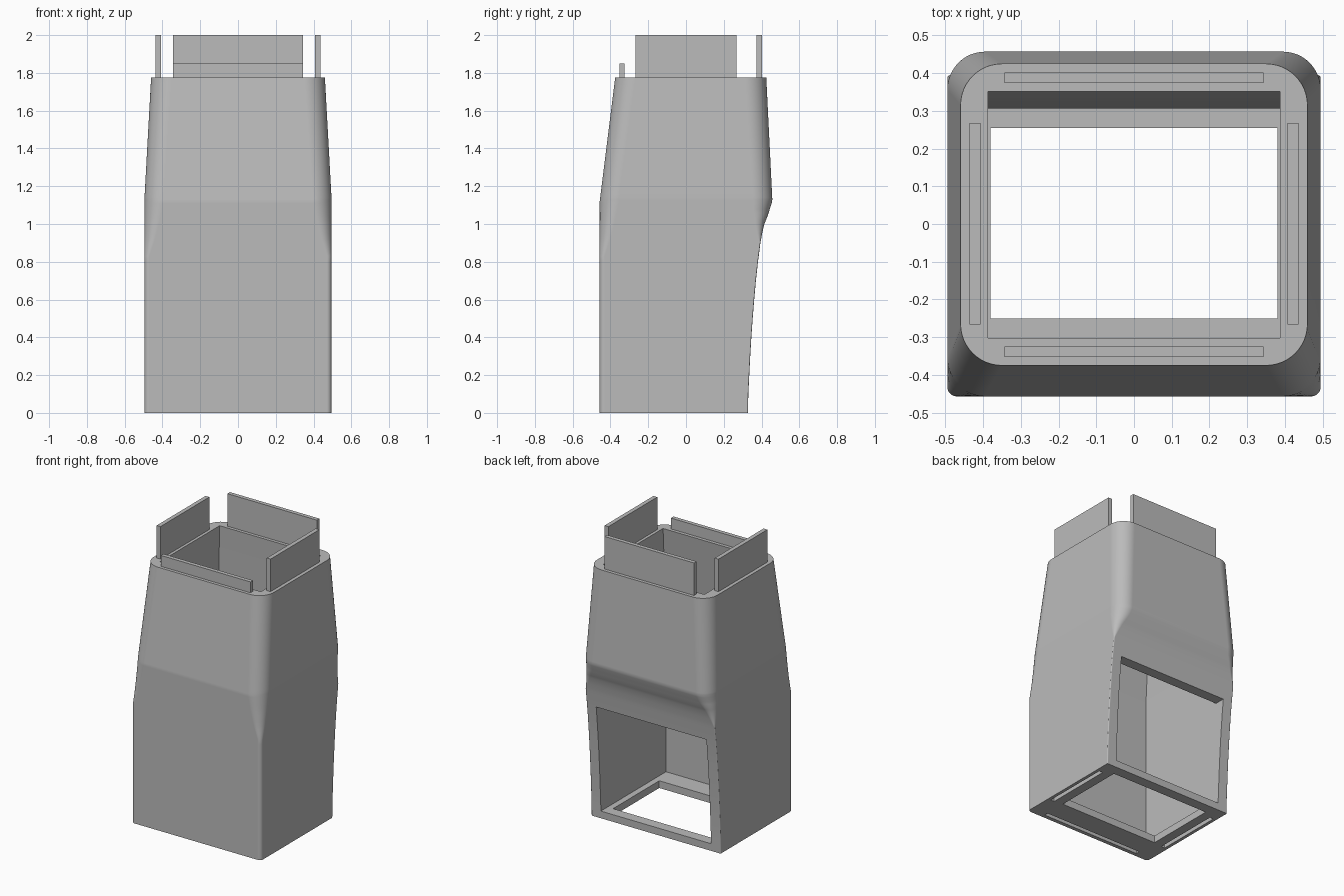
import bpy, bmesh, math

cube = bpy.data.objects.get("Cube")
if cube:
    bpy.data.objects.remove(cube, do_unlink=True)

grey = bpy.data.materials.new("plain grey")
grey.use_nodes = True
grey.diffuse_color = (0.5, 0.5, 0.5, 1)
grey.node_tree.nodes["Principled BSDF"].inputs["Base Color"].default_value = (0.5, 0.5, 0.5, 1)


def make_object(name, bm):
    bmesh.ops.recalc_face_normals(bm, faces=bm.faces)
    mesh = bpy.data.meshes.new(name)
    bm.to_mesh(mesh)
    bm.free()
    obj = bpy.data.objects.new(name, mesh)
    bpy.context.collection.objects.link(obj)
    mesh.materials.append(grey)
    return obj


def loft(name, rings):
    """Skin a stack of closed rings and cap both ends."""
    bm = bmesh.new()
    loops = [[bm.verts.new(p) for p in ring] for ring in rings]
    n = len(loops[0])
    for low, high in zip(loops, loops[1:]):
        for i in range(n):
            j = (i + 1) % n
            bm.faces.new((low[i], low[j], high[j], high[i]))
    bm.faces.new(loops[0][::-1])
    bm.faces.new(loops[-1])
    return make_object(name, bm)


def rectangle(x, y0, y1, z):
    return [(-x, y0, z), (x, y0, z), (x, y1, z), (-x, y1, z)]


def box(name, x0, x1, y0, y1, z0, z1):
    return loft(name, [[(x0, y0, z), (x1, y0, z), (x1, y1, z), (x0, y1, z)] for z in (z0, z1)])


def rounded(x, y0, y1, z, r_front, r_back, steps=12):
    ring = []
    corners = ((x, y1, r_back, 0), (-x, y1, r_back, 90), (-x, y0, r_front, 180), (x, y0, r_front, 270))
    for cx, cy, r, start in corners:
        ox = cx - math.copysign(r, cx)
        oy = cy - math.copysign(r, cy)
        for k in range(steps + 1):
            a = math.radians(start + 90 * k / steps)
            ring.append((ox + r * math.cos(a), oy + r * math.sin(a), z))
    return ring


def interp(table, z):
    for (za, a), (zb, b) in zip(table, table[1:]):
        if z <= zb:
            return a + (b - a) * (z - za) / (zb - za)
    return table[-1][1]


# Outer shell: straight lower body, scooped back, tapered top
TOP, FOLD = 1.775, 1.12
width = [(0, .495), (1.14, .495), (TOP, .46)]
front = [(0, -.457), (FOLD, -.457), (TOP, -.375)]
back = [(0, .328), (.1, .33), (.2, .335), (.3, .34), (.4, .346), (.5, .353), (.6, .361),
        (.7, .37), (.8, .381), (.9, .394), (.95, .403), (1, .415), (1.04, .431),
        (1.08, .444), (1.11, .454), (1.13, .457), (TOP, .425)]
front_radius = [(0, .025), (.83, .025), (.92, .055), (1.02, .08), (FOLD, .1), (TOP, .11)]
back_radius = [(0, .006), (.9, .006), (1, .05), (1.08, .09), (FOLD, .1), (TOP, .11)]
heights = sorted({z for z, _ in back} | {.83, .87, .92, .97, 1.02, 1.06, FOLD, 1.14, 1.16, 1.45})
body = loft("body", [rounded(interp(width, z), interp(front, z), interp(back, z), z,
                             interp(front_radius, z), interp(back_radius, z)) for z in heights])

# Cavity that follows the shell and opens through the back as a window
WALL, SILL, HEAD = .073, .05, .79
inside = [rectangle(.495 - WALL, -.457 + WALL, .6, z) for z in (SILL, HEAD)]
for z in (HEAD, .9, 1, 1.08, 1.13, TOP):
    inside.append(rectangle(interp(width, z) - WALL, interp(front, z) + WALL, interp(back, z) - WALL, z))
inside.append([(x, y, TOP + .3) for x, y, _ in inside[-1]])
cutters = [loft("cavity_cutter", inside),
           box("floor_cutter", -.38, .38, -.25, .255, -.1, .1),
           box("front_slot_cutter", -.38, .38, -.43, -.402, -.1, .08)]
for side, name in ((1, "left"), (-1, "right")):
    x0, x1 = sorted((side * .445, side * .473))
    cutters.append(box(name + "_slot_cutter", x0, x1, -.26, .22, -.1, .23))

bpy.context.view_layer.objects.active = body
for cutter in cutters:
    mod = body.modifiers.new(cutter.name, 'BOOLEAN')
    mod.operation = 'DIFFERENCE'
    mod.solver = 'EXACT'
    mod.object = cutter
    bpy.ops.object.modifier_apply(modifier=mod.name)
for cutter in cutters:
    bpy.data.objects.remove(cutter, do_unlink=True)

# Smooth the rounded corners and keep the cut edges crisp
bpy.ops.object.select_all(action='DESELECT')
body.select_set(True)
bpy.ops.object.shade_smooth_by_angle(angle=math.radians(25))
weighted = body.modifiers.new("weighted normals", 'WEIGHTED_NORMAL')
weighted.keep_sharp = True

# Tabs standing on the top rim
BASE = TOP - .01
box("front_tab", -.343, .343, -.353, -.325, BASE, 1.85)
box("back_tab", -.343, .343, .374, .402, BASE, 2)
box("left_tab", .407, .436, -.267, .268, BASE, 2)
box("right_tab", -.436, -.407, -.267, .268, BASE, 2)
